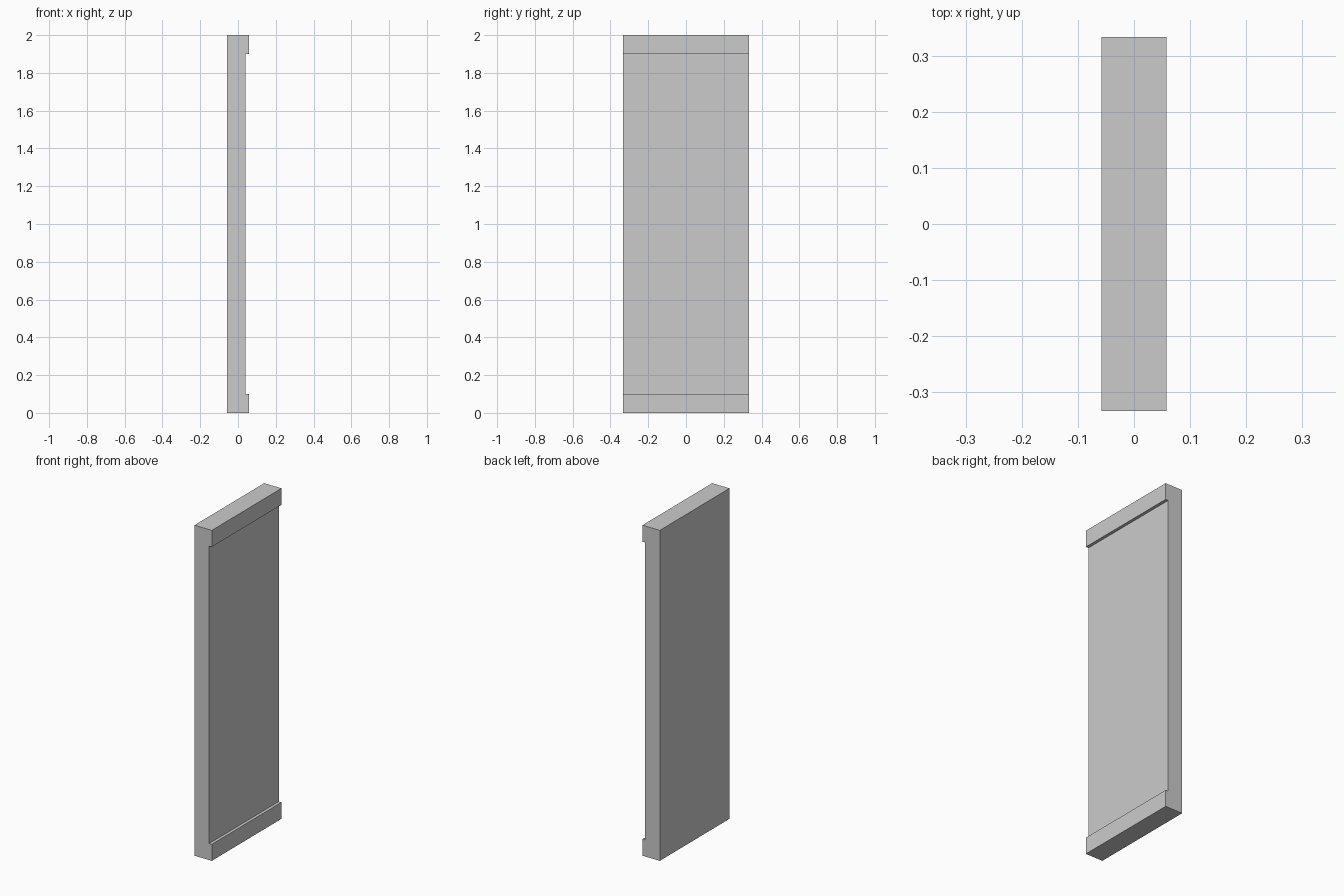
import bpy
import bmesh

if "Cube" in bpy.data.objects:
    bpy.data.objects.remove(bpy.data.objects["Cube"])

HALF_X, HALF_Y, HEIGHT = 0.058, 0.333, 2.0
RECESS_X, RAIL = 0.04, 0.1

# Side profile (x, z): flat back, raised rails at bottom and top of the face
profile = [
    (-HALF_X, 0), (HALF_X, 0), (HALF_X, RAIL), (RECESS_X, RAIL),
    (RECESS_X, HEIGHT - RAIL), (HALF_X, HEIGHT - RAIL),
    (HALF_X, HEIGHT), (-HALF_X, HEIGHT),
]

# Panel: profile extruded across the full width
bm = bmesh.new()
face = bm.faces.new([bm.verts.new((x, -HALF_Y, z)) for x, z in profile])
ext = bmesh.ops.extrude_face_region(bm, geom=[face], use_keep_orig=True)
moved = [g for g in ext["geom"] if isinstance(g, bmesh.types.BMVert)]
bmesh.ops.translate(bm, verts=moved, vec=(0, 2 * HALF_Y, 0))
bmesh.ops.recalc_face_normals(bm, faces=bm.faces)

mesh = bpy.data.meshes.new("wall_panel")
bm.to_mesh(mesh)
bm.free()
bpy.context.collection.objects.link(bpy.data.objects.new("wall_panel", mesh))
